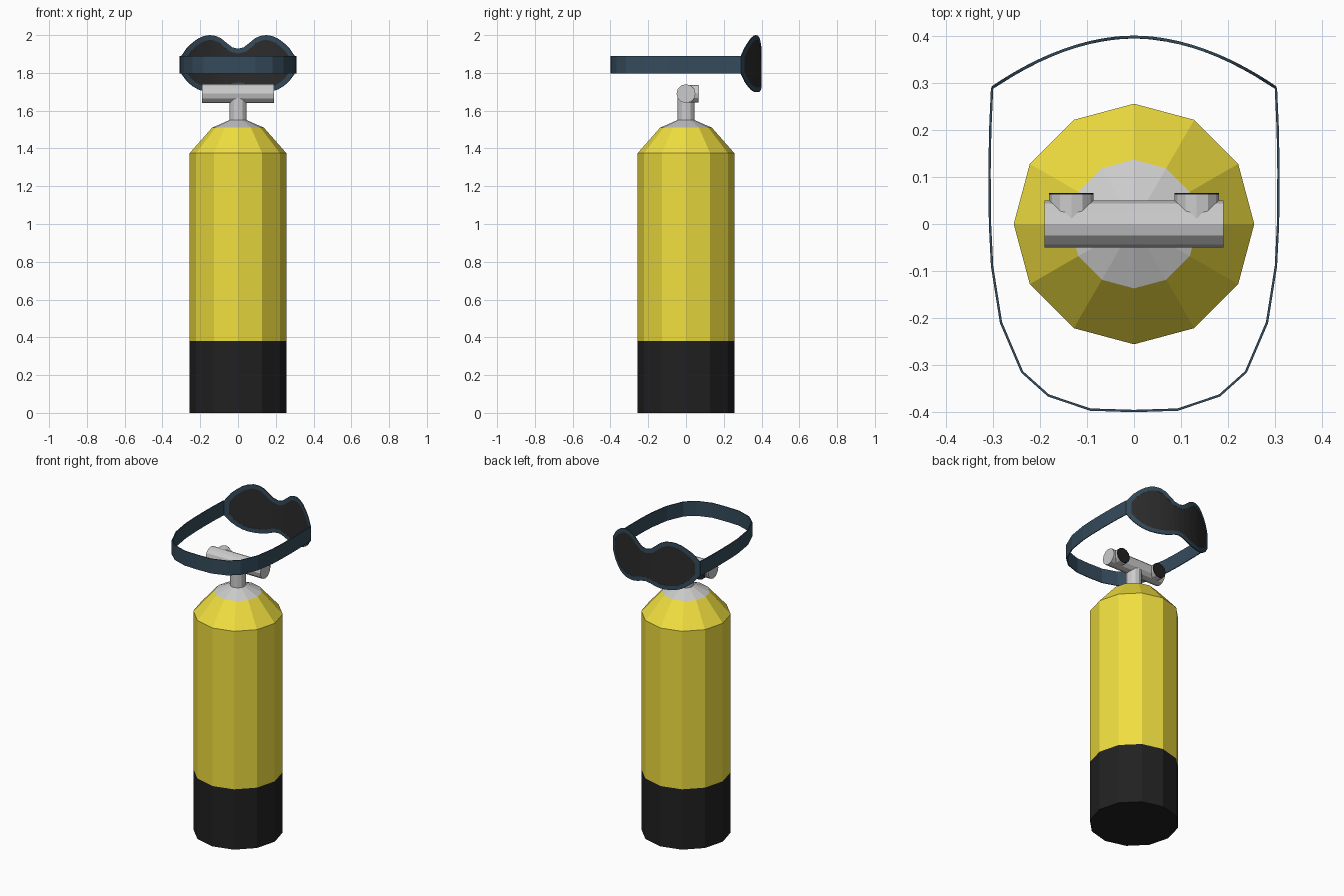
import bpy, math
from mathutils import Vector

if "Cube" in bpy.data.objects:
    bpy.data.objects.remove(bpy.data.objects["Cube"])


def material(name, rgb):
    m = bpy.data.materials.new(name)
    m.diffuse_color = (*rgb, 1)
    m.use_nodes = True
    m.node_tree.nodes["Principled BSDF"].inputs["Base Color"].default_value = m.diffuse_color
    return m


YELLOW = material("yellow_paint", (0.87, 0.73, 0.05))
BLACK = material("black_rubber", (0.015, 0.015, 0.015))
BLUE = material("blue_grey_rubber", (0.035, 0.07, 0.105))
DARK = material("dark_glass", (0.025, 0.025, 0.025))


def build(name, verts, faces, mat=None, thickness=0):
    me = bpy.data.meshes.new(name)
    me.from_pydata(verts, [], faces)
    me.update()
    ob = bpy.data.objects.new(name, me)
    bpy.context.collection.objects.link(ob)
    if mat:
        me.materials.append(mat)
    if thickness:
        mod = ob.modifiers.new("thickness", 'SOLIDIFY')
        mod.thickness = thickness
        mod.offset = 0
    return ob


def lathe(name, profile, mat=None, cap_bottom=True, cap_top=True, n=12):
    """Spin (radius, height) pairs around z with flat sides."""
    verts = [(r * math.cos(math.tau * i / n), r * math.sin(math.tau * i / n), z)
             for r, z in profile for i in range(n)]
    faces = [(k * n + i, k * n + (i + 1) % n, (k + 1) * n + (i + 1) % n, (k + 1) * n + i)
             for k in range(len(profile) - 1) for i in range(n)]
    if cap_bottom:
        faces.append(tuple(reversed(range(n))))
    if cap_top:
        faces.append(tuple(range((len(profile) - 1) * n, len(profile) * n)))
    return build(name, verts, faces, mat)


# Tank
R = 0.256
lathe("tank_boot", [(R, 0), (R, 0.38)], BLACK, cap_top=False)
lathe("tank_body", [(R, 0.38), (R, 1.375), (0.137, 1.51)], YELLOW, False, False)
lathe("tank_collar_and_neck", [(0.137, 1.51), (0.045, 1.55), (0.045, 1.68)], None, False)

# Valve crossbar
bar = lathe("valve_bar", [(0.05, -0.19), (0.05, 0.19)])
bar.rotation_euler = (0, math.pi / 2, 0)
bar.location = (0, 0, 1.69)

# Valve outlets with black ends, facing the back
for side, s in (("left", -1), ("right", 1)):
    for part, y0, y1, mat in (("outlet", 0, 0.063, None), ("outlet_face", 0.063, 0.066, BLACK)):
        ob = lathe(f"valve_{part}_{side}", [(0.047, y0), (0.047, y1)], mat)
        ob.rotation_euler = (-math.pi / 2, 0, 0)
        ob.location = (s * 0.1335, 0, 1.69)

# Mask strap: half path in plan, mirrored
half = [(0.302, 0.29), (0.306, 0.2), (0.3075, 0.11), (0.3065, 0.0), (0.302, -0.09),
        (0.283, -0.21), (0.238, -0.315), (0.182, -0.365), (0.093, -0.395)]
path = half + [(0, -0.398)] + [(-x, y) for x, y in reversed(half)]
n = len(path)
build("mask_strap", [(x, y, z) for z in (1.797, 1.889) for x, y in path],
      [(i, i + 1, n + i + 1, n + i) for i in range(n - 1)], BLUE, 0.005)

# Mask outline: x, top, bottom for the right half
cols = [(0, 1.928, 1.725), (0.03, 1.935, 1.72), (0.06, 1.958, 1.709), (0.09, 1.983, 1.701),
        (0.12, 1.996, 1.698), (0.15, 2.0, 1.698), (0.18, 1.995, 1.702), (0.21, 1.982, 1.712),
        (0.24, 1.96, 1.73), (0.27, 1.932, 1.756), (0.302, 1.885, 1.80)]
cols = [(-x, t, b) for x, t, b in reversed(cols[1:])] + cols
c = len(cols)
outer = [Vector((x, t)) for x, t, b in cols] + [Vector((x, b)) for x, t, b in reversed(cols)]
m = len(outer)


def inset(i, d=0.025):
    """Move an outline point inwards along its corner bisector."""
    p = outer[i]
    normals = [Vector((e.y, -e.x)).normalized()
               for e in (p - outer[i - 1], outer[(i + 1) % m] - p)]
    bis = (normals[0] + normals[1]).normalized()
    return p + bis * d / bis.dot(normals[0])


def bend(p):
    """Wrap the flat outline around the face curve."""
    a = min(abs(p.x) / 0.302, 1.02)
    return (p.x, 0.398 - 0.108 * a ** 1.9, p.y)


inner = [inset(i) for i in range(m)]

# Mask frame and lens
build("mask_frame", [bend(p) for p in outer + inner],
      [(i, (i + 1) % m, m + (i + 1) % m, m + i) for i in range(m)], BLUE, 0.006)
build("mask_lens", [bend(p) for p in inner],
      [(i, i + 1, m - 2 - i, m - 1 - i) for i in range(c - 1)], DARK, 0.004)
